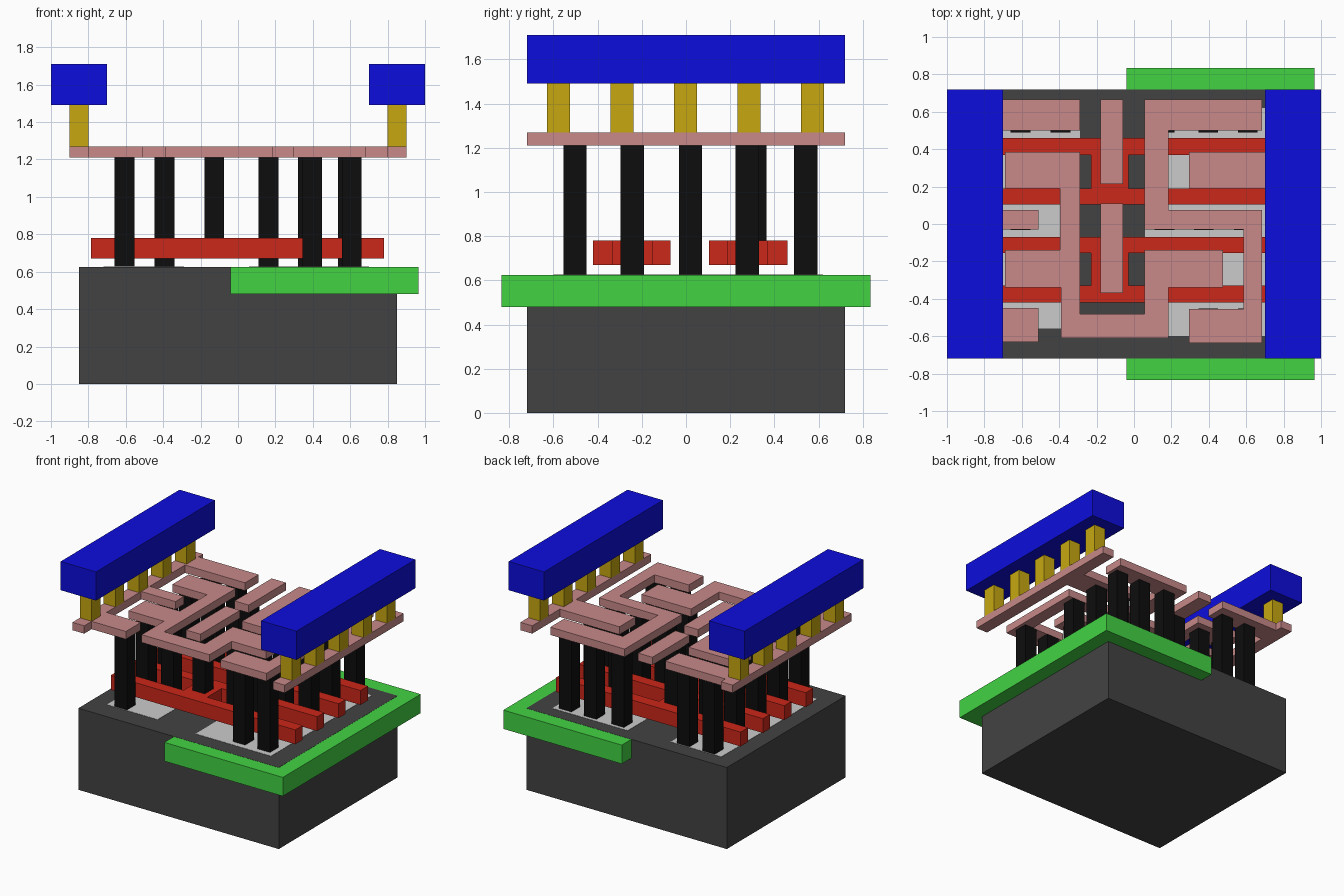
import bpy, bmesh

def mat(name, r, g, b):
    m = bpy.data.materials.new(name)
    m.diffuse_color = (r, g, b, 1)
    return m

DARK = mat("substrate_dark", 0.055, 0.055, 0.055)
GREEN = mat("well_green", 0.055, 0.65, 0.055)
RED = mat("gate_red", 0.6, 0.02, 0.01)
BLACK = mat("contact_black", 0.004, 0.004, 0.004)
PINK = mat("metal_pink", 0.58, 0.25, 0.25)
GOLD = mat("via_gold", 0.57, 0.39, 0.005)
BLUE = mat("rail_blue", 0.004, 0.004, 0.72)

def prism(name, pts, z0, z1, material=None):
    """Extrude a flat outline from z0 to z1."""
    bm = bmesh.new()
    face = bm.faces.new([bm.verts.new((x, y, z0)) for x, y in pts])
    ext = bmesh.ops.extrude_face_region(bm, geom=[face])
    tops = [v for v in ext["geom"] if isinstance(v, bmesh.types.BMVert)]
    bmesh.ops.translate(bm, verts=tops, vec=(0, 0, z1 - z0))
    bmesh.ops.recalc_face_normals(bm, faces=bm.faces)
    me = bpy.data.meshes.new(name)
    bm.to_mesh(me)
    bm.free()
    if material:
        me.materials.append(material)
    ob = bpy.data.objects.new(name, me)
    bpy.context.collection.objects.link(ob)
    return ob

def box(name, x0, x1, y0, y1, z0, z1, material=None):
    return prism(name, [(x0, y0), (x1, y0), (x1, y1), (x0, y1)], z0, z1, material)

# Substrate, well and the two thin diffusion patches on top
TOP = 0.625
box("substrate", -0.85, 0.85, -0.72, 0.72, 0, TOP, DARK)
box("well", -0.04, 0.965, -0.835, 0.835, 0.48, TOP - 0.001, GREEN)
box("diffusion_left", -0.72, -0.29, -0.56, 0.60, 0.60, TOP + 0.002)
box("diffusion_right", 0.06, 0.70, -0.60, 0.62, 0.60, TOP + 0.002)

# Gates: two bars joined by a wide bridge, twice
G0, G1 = 0.67, 0.78
for part, (a, b, c, d) in {"front": (-0.42, -0.33, -0.155, -0.07),
                           "back": (0.105, 0.19, 0.37, 0.46)}.items():
    l, r, p, q = -0.785, 0.78, -0.23, -0.03
    prism("gate_" + part, [(l, a), (r, a), (r, b), (q, b), (q, c), (r, c), (r, d),
                           (l, d), (l, c), (p, c), (p, b), (l, b)], G0, G1, RED)
    # hole between the arms is formed by the H outline itself

# Contacts, row by row
M0, M1 = 1.21, 1.27
rows = {
    -0.503: (-0.607, 0.397, 0.608),
    -0.243: (-0.607, -0.393, -0.127, 0.163, 0.373),
    0.02: (-0.607, 0.163, 0.373, 0.588),
    0.277: (-0.607, -0.393, 0.373, 0.588),
    0.312: (-0.127,),
    0.542: (-0.607, -0.393, 0.163, 0.397, 0.608),
}
H = 0.0525
for y, xs in rows.items():
    for x in xs:
        z0 = G0 if x == -0.127 else TOP
        box("contact", x - H, x + H, y - H, y + H, z0, M0, BLACK)

# Metal layer: left comb, right comb, two winding routes, two centre bars
prism("metal_left_comb", [
    (-0.9, -0.72), (-0.8, -0.72), (-0.8, -0.63), (-0.51, -0.63), (-0.51, -0.45),
    (-0.8, -0.45), (-0.8, -0.03), (-0.51, -0.03), (-0.51, 0.075), (-0.8, 0.075),
    (-0.8, 0.50), (-0.29, 0.50), (-0.29, 0.665), (-0.8, 0.665), (-0.8, 0.72),
    (-0.9, 0.72)], M0, M1, PINK)
prism("metal_right_comb", [
    (0.9, -0.72), (0.9, 0.72), (0.8, 0.72), (0.8, 0.385), (0.295, 0.385),
    (0.295, 0.19), (0.8, 0.19), (0.8, -0.72)], M0, M1, PINK)
prism("metal_left_route", [
    (-0.69, 0.19), (-0.395, 0.19), (-0.395, -0.14), (-0.69, -0.14), (-0.69, -0.34),
    (-0.39, -0.34), (-0.39, -0.61), (0.185, -0.61), (0.185, -0.34), (0.475, -0.34),
    (0.475, -0.14), (0.055, -0.14), (0.055, -0.48), (-0.29, -0.48), (-0.29, 0.385),
    (-0.69, 0.385)], M0, M1, PINK)
prism("metal_right_route", [
    (0.055, 0.665), (0.055, -0.03), (0.585, -0.03), (0.585, -0.455), (0.295, -0.455),
    (0.295, -0.635), (0.685, -0.635), (0.685, 0.075), (0.185, 0.075), (0.185, 0.50),
    (0.685, 0.50), (0.685, 0.665)], M0, M1, PINK)
box("metal_bar_back", -0.18, -0.06, 0.215, 0.665, M0, M1, PINK)
box("metal_bar_front", -0.18, -0.06, -0.37, 0.11, M0, M1, PINK)

# Vias and power rails on both sides
for side, s in (("left", -1), ("right", 1)):
    for i in range(5):
        y = -0.577 + i * 0.2875
        box("via_" + side, s * 0.85 - 0.05, s * 0.85 + 0.05, y - H, y + H, M1, 1.49, GOLD)
    box("power_rail_" + side, s * 0.85 - 0.15, s * 0.85 + 0.15, -0.72, 0.72, 1.49, 1.71, BLUE)
